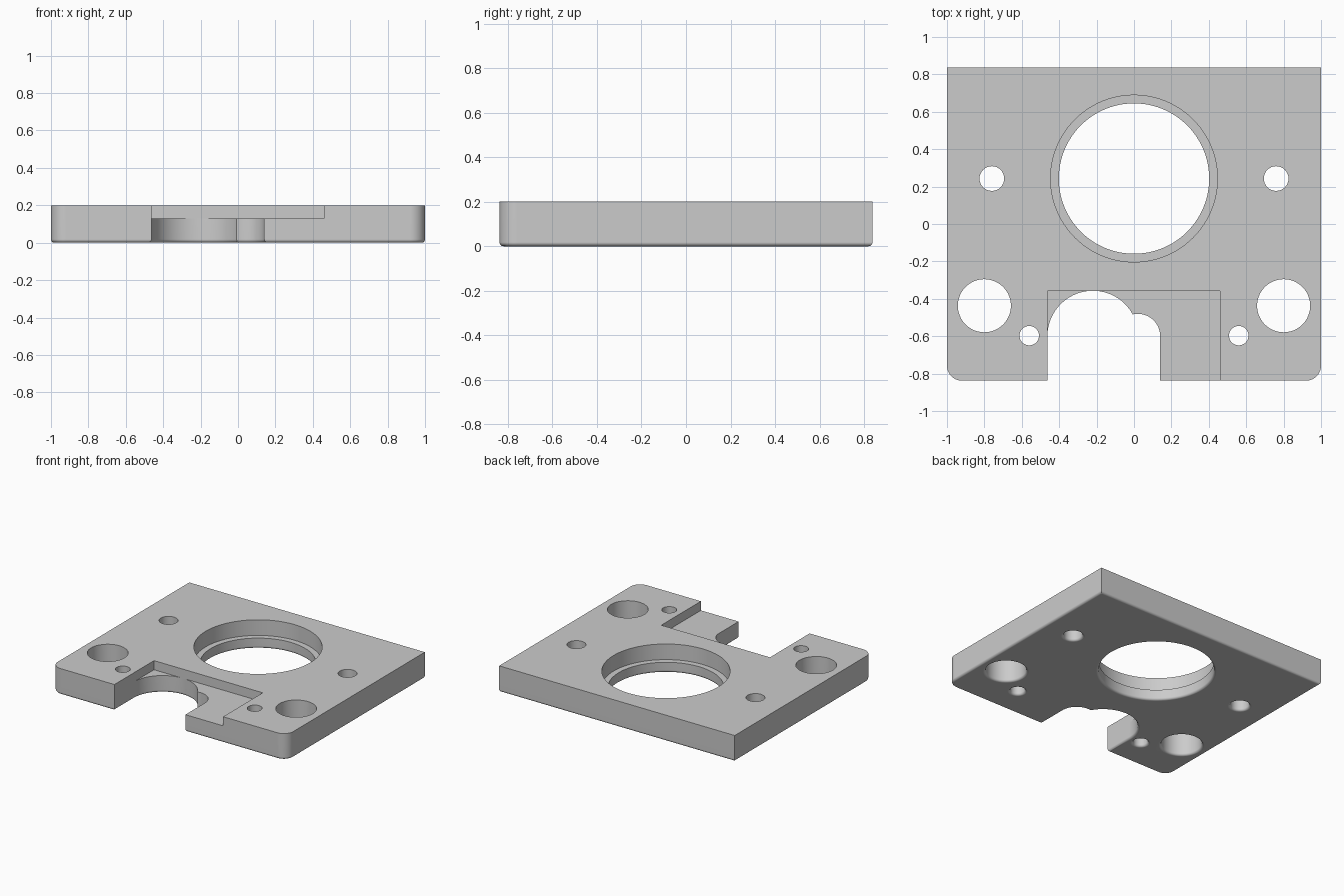
import bpy, bmesh, math
from mathutils import Vector

if "Cube" in bpy.data.objects:
    bpy.data.objects.remove(bpy.data.objects["Cube"])

TOP, POCKET_Z, LEDGE_Z = 0.2, 0.13, 0.08
FILLET, STEPS = 0.018, 5
HY = 0.8375                       # half depth
PX0, PX1, PY = -0.463, 0.46, -0.357   # pocket walls


def arc(cx, cy, r, a0, a1, n):
    return [Vector((cx + r * math.cos(math.radians(a0 + (a1 - a0) * i / n)),
                    cy + r * math.sin(math.radians(a0 + (a1 - a0) * i / n))))
            for i in range(n + 1)]


def circle(cx, cy, r, n):
    # clockwise, so the material lies on the left
    return arc(cx, cy, r, 360, 0, n)[:-1]


def inset(loop, d):
    """Move a loop to its left (into the material) by d with mitred corners."""
    out = []
    for i, p in enumerate(loop):
        a = (p - loop[i - 1]).normalized()
        b = (loop[(i + 1) % len(loop)] - p).normalized()
        n1, n2 = Vector((-a.y, a.x)), Vector((-b.y, b.x))
        out.append(p + (n1 + n2) * (d / (1 + n1.dot(n2))))
    return out


def fillet_rings(loop):
    """Rounded bottom edge, from z = 0 up to the straight wall."""
    rings = []
    for i in range(STEPS + 1):
        t = math.pi / 2 * i / STEPS
        rings.append((inset(loop, FILLET * (1 - math.sin(t))), FILLET * (1 - math.cos(t))))
    return rings


bm = bmesh.new()


def skin(rings):
    rows = [[bm.verts.new((p.x, p.y, z)) for p in loop] for loop, z in rings]
    for lo, hi in zip(rows, rows[1:]):
        n = len(lo)
        for i in range(n):
            j = (i + 1) % n
            bm.faces.new((lo[i], lo[j], hi[j], hi[i]))


def flat_face(points, z):
    bm.faces.new([bm.verts.new((p.x, p.y, z)) for p in points])


# Outline pieces: rounded front corners and the two-arc through notch
V = lambda x, y: Vector((x, y))
left_corner = arc(-0.92, -HY + 0.08, 0.08, 180, 270, 12)
right_corner = arc(0.92, -HY + 0.08, 0.08, 270, 360, 12)
back = [V(1, HY), V(-1, HY)]
R1, R2 = 0.243, 0.12
c1, c2 = V(-0.22, PY - R1), V(0.02, PY - R1)
d = c2.x - c1.x
ix = (d * d + R1 * R1 - R2 * R2) / (2 * d)
iy = math.sqrt(R1 * R1 - ix * ix)
a1 = math.degrees(math.atan2(iy, ix))
a2 = math.degrees(math.atan2(iy, ix - d))
arc_left = arc(c1.x, c1.y, R1, 180, 90, 24)
arc_mid = arc(c1.x, c1.y, R1, 90, a1, 16)
arc_small = arc(c2.x, c2.y, R2, a2, 0, 20)
notch_l, notch_r, pocket_r = V(PX0, -HY), V(c2.x + R2, -HY), V(PX1, -HY)

lower = (back + left_corner + [notch_l] + arc_left + arc_mid[1:] + arc_small[1:]
         + [notch_r, pocket_r] + right_corner)
upper = (back + left_corner + [notch_l, arc_left[0], V(PX0, PY), arc_left[-1],
         V(PX1, PY), pocket_r] + right_corner)

# Outer walls below and above the pocket floor
skin(fillet_rings(lower) + [(lower, POCKET_Z)])
skin([(upper, POCKET_Z), (upper, TOP)])

# Pocket floor on both sides of the point where the arc meets the back wall
flat_face([V(PX0, PY)] + arc_left, POCKET_Z)
flat_face(arc_mid + arc_small[1:] + [notch_r, pocket_r, V(PX1, PY)], POCKET_Z)

# Large bore with a ledge
bore, counterbore = circle(0, 0.243, 0.402, 96), circle(0, 0.243, 0.446, 96)
skin(fillet_rings(bore) + [(bore, LEDGE_Z), (counterbore, LEDGE_Z), (counterbore, TOP)])

# Mirrored through holes
for side in (-1, 1):
    for x, y, r, n in ((0.76, 0.243, 0.066, 32), (0.56, -0.597, 0.052, 32),
                       (0.8, -0.437, 0.142, 48)):
        hole = circle(side * x, y, r, n)
        skin(fillet_rings(hole) + [(hole, TOP)])

# Top and bottom faces between the outline and the holes
bmesh.ops.remove_doubles(bm, verts=bm.verts[:], dist=1e-5)
for z in (0.0, TOP):
    rim = [e for e in bm.edges if all(abs(v.co.z - z) < 1e-6 for v in e.verts)]
    bmesh.ops.triangle_fill(bm, edges=rim, use_beauty=True, normal=(0, 0, 1))
bmesh.ops.recalc_face_normals(bm, faces=bm.faces[:])

mesh = bpy.data.meshes.new("mounting_plate")
bm.to_mesh(mesh)
bm.free()
plate = bpy.data.objects.new("mounting_plate", mesh)
bpy.context.collection.objects.link(plate)

grey = bpy.data.materials.new("plain_grey")
grey.diffuse_color = (0.6, 0.6, 0.6, 1)
grey.use_nodes = True
grey.node_tree.nodes["Principled BSDF"].inputs["Base Color"].default_value = grey.diffuse_color
mesh.materials.append(grey)

# Smooth shading on fillets and bores, flat faces kept flat
bpy.context.view_layer.objects.active = plate
plate.select_set(True)
bpy.ops.object.shade_smooth_by_angle(angle=math.radians(30))
weighted = plate.modifiers.new("weighted_normals", 'WEIGHTED_NORMAL')
weighted.keep_sharp = True
